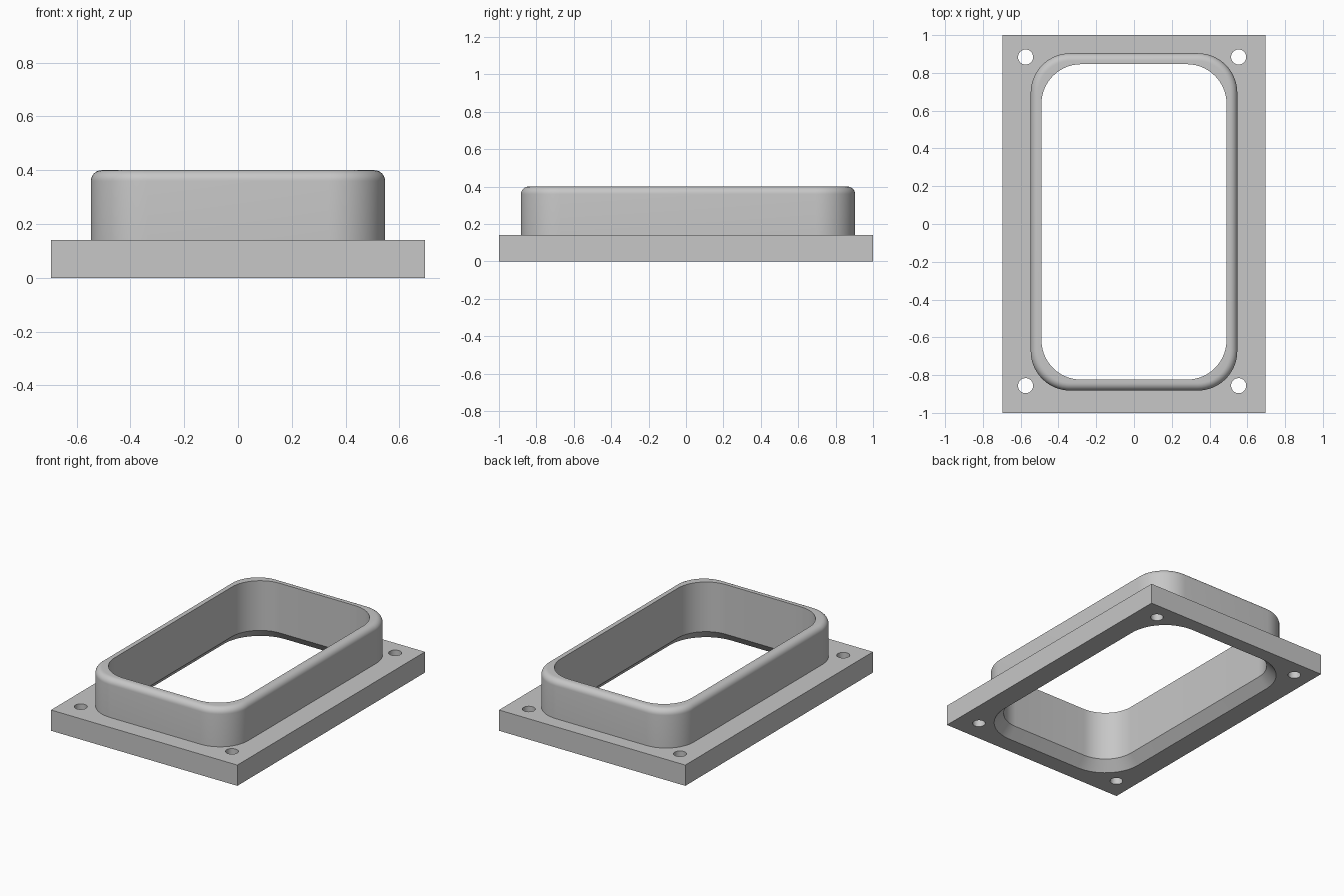
import bpy, bmesh
from math import sin, cos, pi

if "Cube" in bpy.data.objects:
    bpy.data.objects.remove(bpy.data.objects["Cube"], do_unlink=True)

PLATE_X, PLATE_Y, PLATE_Z = 0.695, 1.0, 0.14      # half width, half depth, thickness
TOP_Z, FILLET, CHAMFER = 0.40, 0.04, 0.06
COLLAR_Y = 0.011                                  # collar sits slightly off centre
HOLE_X, HOLE_Y, HOLE_R = 0.564, 0.87, 0.04
HOLE_SHIFT = (-0.01, 0.014)
STEPS = 14

grey = bpy.data.materials.new("light_grey_metal")
grey.use_nodes = True
colour = (0.57, 0.57, 0.57, 1)
grey.diffuse_color = colour
grey.node_tree.nodes["Principled BSDF"].inputs["Base Color"].default_value = colour

bm = bmesh.new()


def ring(points, z):
    """Closed loop of vertices at height z."""
    return [bm.verts.new((x, y, z)) for x, y in points]


def loop_edges(verts):
    out = []
    for a, b in zip(verts, verts[1:] + verts[:1]):
        out.append(bm.edges.get((a, b)) or bm.edges.new((a, b)))
    return out


def bridge(lower, upper):
    n = len(lower)
    for i in range(n):
        j = (i + 1) % n
        bm.faces.new((lower[i], lower[j], upper[j], upper[i]))


def rounded_rect(half_x, half_y, radius):
    points = []
    for k, (sx, sy) in enumerate(((1, 1), (-1, 1), (-1, -1), (1, -1))):
        for i in range(STEPS + 1):
            a = (k + i / STEPS) * pi / 2
            points.append((sx * (half_x - radius) + radius * cos(a),
                           COLLAR_Y + sy * (half_y - radius) + radius * sin(a)))
    return points


def inner(offset):
    return rounded_rect(0.49 + offset, 0.835 + offset, 0.21 + offset)


def outer(inset):
    return rounded_rect(0.547 - inset, 0.893 - inset, 0.21 - inset)


# Opening and collar: chamfered mouth, inner wall, rounded rim, outer wall
collar = [ring(inner(CHAMFER), 0), ring(inner(0), 0.065), ring(inner(0), TOP_Z)]
for i in range(9):
    a = pi / 2 * i / 8
    collar.append(ring(outer(FILLET * (1 - sin(a))), TOP_Z - FILLET * (1 - cos(a))))
collar.append(ring(outer(0), PLATE_Z))
for lower, upper in zip(collar, collar[1:]):
    bridge(lower, upper)

# Plate sides
corners = [(sx * PLATE_X, sy * PLATE_Y) for sx, sy in ((1, 1), (-1, 1), (-1, -1), (1, -1))]
base, top = ring(corners, 0), ring(corners, PLATE_Z)
bridge(base, top)
base_edges = loop_edges(base) + loop_edges(collar[0])
top_edges = loop_edges(top) + loop_edges(collar[-1])

# Four screw holes through the plate
for sx in (-1, 1):
    for sy in (-1, 1):
        cx, cy = sx * HOLE_X + HOLE_SHIFT[0], sy * HOLE_Y + HOLE_SHIFT[1]
        circle = [(cx + HOLE_R * cos(2 * pi * i / 32), cy + HOLE_R * sin(2 * pi * i / 32))
                  for i in range(32)]
        low, high = ring(circle, 0), ring(circle, PLATE_Z)
        bridge(low, high)
        base_edges += loop_edges(low)
        top_edges += loop_edges(high)

# Plate underside and upper face
bmesh.ops.triangle_fill(bm, edges=base_edges, use_beauty=True, normal=(0, 0, -1))
bmesh.ops.triangle_fill(bm, edges=top_edges, use_beauty=True, normal=(0, 0, 1))
bmesh.ops.recalc_face_normals(bm, faces=bm.faces)

mesh = bpy.data.meshes.new("flanged_collar")
bm.to_mesh(mesh)
bm.free()
mesh.materials.append(grey)
body = bpy.data.objects.new("flanged_collar", mesh)
bpy.context.collection.objects.link(body)

# Smooth curves, crisp edges
bpy.ops.object.select_all(action="DESELECT")
body.select_set(True)
bpy.context.view_layer.objects.active = body
bpy.ops.object.shade_smooth_by_angle(angle=pi / 6)
